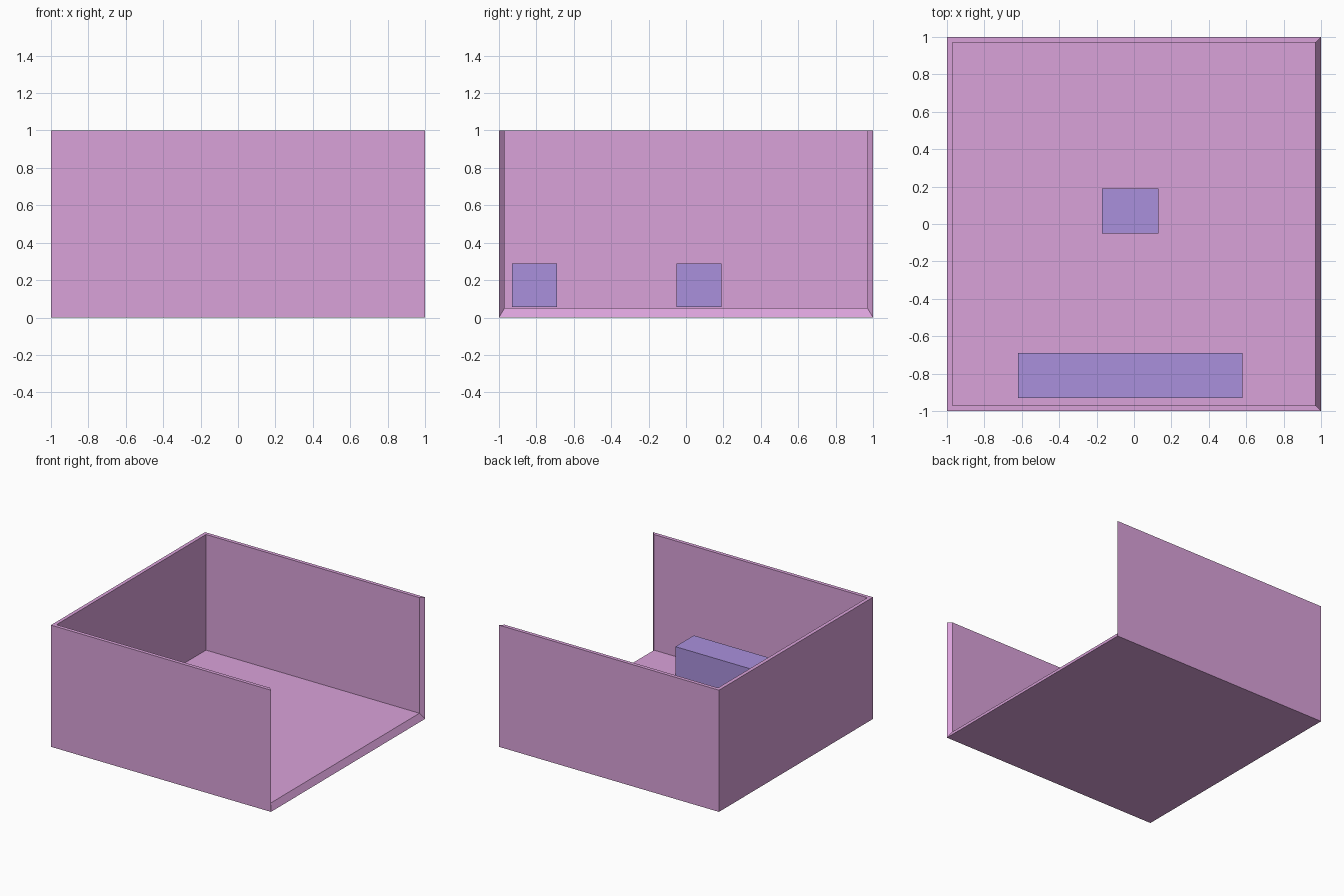
import bpy, bmesh
from mathutils import Matrix, Vector

if "Cube" in bpy.data.objects:
    bpy.data.objects.remove(bpy.data.objects["Cube"])


def material(name, color):
    mat = bpy.data.materials.new(name)
    mat.diffuse_color = (*color, 1)
    mat.use_nodes = True
    mat.node_tree.nodes["Principled BSDF"].inputs["Base Color"].default_value = mat.diffuse_color
    return mat


def add_box(bm, lo, hi):
    lo, hi = Vector(lo), Vector(hi)
    m = Matrix.Translation((lo + hi) / 2) @ Matrix.Diagonal((*(hi - lo), 1))
    return bmesh.ops.create_cube(bm, size=1, matrix=m)["verts"]


def finish(bm, name, mat):
    bmesh.ops.recalc_face_normals(bm, faces=bm.faces)
    mesh = bpy.data.meshes.new(name)
    bm.to_mesh(mesh)
    bm.free()
    mesh.materials.append(mat)
    bpy.context.collection.objects.link(bpy.data.objects.new(name, mesh))


pink = material("wall_pink", (0.70, 0.36, 0.70))
violet = material("furniture_violet", (0.40, 0.28, 0.72))

# Room shell: outer and inner box, open at the top and right, joined by a mitred rim
bm = bmesh.new()
add_box(bm, (-1, -1, 0), (1, 1, 1))
add_box(bm, (-0.97, -0.97, 0.05), (0.97, 0.97, 1))
bm.normal_update()
opened = [f for f in bm.faces if f.normal.z > 0.9 or f.normal.x > 0.9]
bmesh.ops.delete(bm, geom=opened, context='FACES')
bmesh.ops.bridge_loops(bm, edges=[e for e in bm.edges if e.is_boundary])
finish(bm, "room_shell", pink)

# Furniture blocks: long bench along the front wall, small table in the middle
for name, lo, hi in (
    ("bench", (-0.62, -0.93, 0.055), (0.58, -0.69, 0.29)),
    ("table", (-0.17, -0.05, 0.055), (0.13, 0.19, 0.29)),
):
    bm = bmesh.new()
    add_box(bm, lo, hi)
    finish(bm, name, violet)
